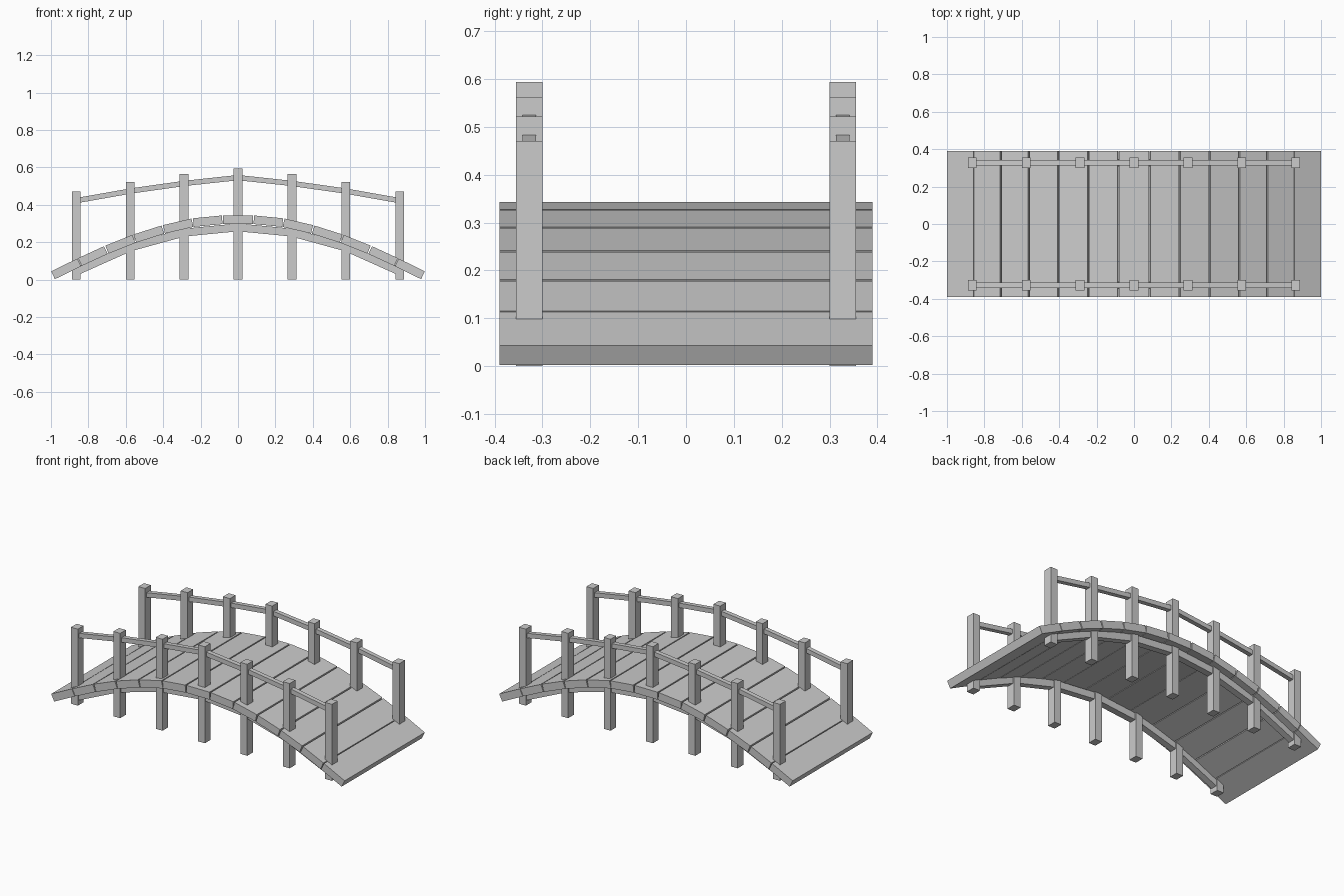
import bpy
import math

if "Cube" in bpy.data.objects:
    bpy.data.objects.remove(bpy.data.objects["Cube"])


def box(name, center, size, pitch=0.0):
    """Box centred at a point and tilted about the y axis."""
    bpy.ops.mesh.primitive_cube_add(size=1, location=center, rotation=(0, pitch, 0))
    ob = bpy.context.object
    ob.name = name
    ob.scale = size
    return ob


def beam(name, p, q, y, width, thick, drop, trim=0.0):
    """Straight beam in the xz plane; its centre line lies 'drop' below p-q."""
    dx, dz = q[0] - p[0], q[1] - p[1]
    length = math.hypot(dx, dz)
    nx, nz = -dz / length, dx / length
    center = ((p[0] + q[0]) / 2 - nx * drop, y, (p[1] + q[1]) / 2 - nz * drop)
    return box(name, center, (length - trim, width, thick), -math.atan2(dz, dx))


def mirrored(half):
    """Full left-to-right profile from a right half."""
    return [(-x, z) for x, z in reversed(half) if x > 0] + half


# Deck planks following the arch
T = 0.046
deck = mirrored([(0.083, 0.343), (0.245, 0.327), (0.405, 0.290), (0.562, 0.240),
                 (0.713, 0.180), (0.858, 0.113), (1.0, 0.043)])
for i, (p, q) in enumerate(zip(deck, deck[1:])):
    end = i in (0, len(deck) - 2)
    beam(f"plank_{i + 1}", p, q, 0, 0.78, T, T / 2, 0.002 if end else 0.008)

# Profiles at the post positions
STEP = 0.2885
tops = mirrored([(0, 0.594), (STEP, 0.563), (2 * STEP, 0.522), (3 * STEP, 0.471)])
stringer = mirrored([(0, 0.279), (STEP, 0.251), (2 * STEP, 0.172), (3 * STEP, 0.043)])

for side, y in (("front", -0.3275), ("back", 0.3275)):
    # Posts
    for i, (x, z) in enumerate(tops):
        box(f"{side}_post_{i + 1}", (x, y, z / 2), (0.046, 0.055, z))
    # Handrails
    rail = [(x, z - 0.035) for x, z in tops]
    for i, (p, q) in enumerate(zip(rail, rail[1:])):
        beam(f"{side}_handrail_{i + 1}", p, q, y, 0.028, 0.028, 0.014)
    # Stringers under the deck
    for i, (p, q) in enumerate(zip(stringer, stringer[1:])):
        beam(f"{side}_stringer_{i + 1}", p, q, y, 0.04, 0.042, 0)
